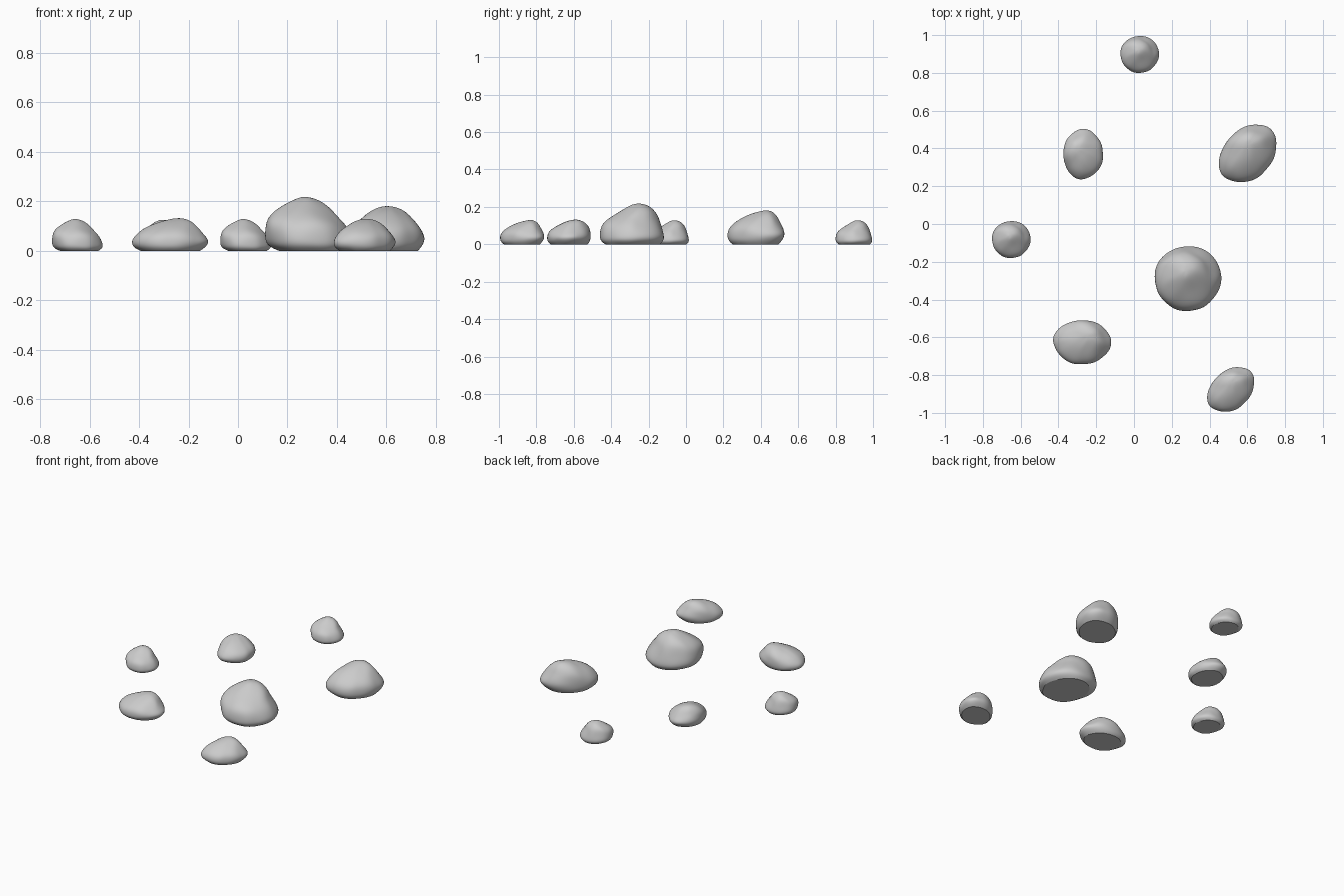
import bpy, bmesh, math
from mathutils import Vector, noise

if "Cube" in bpy.data.objects:
    bpy.data.objects.remove(bpy.data.objects["Cube"])

SEG = 24

# rock profiles: (z, x min, x max, y min, y max) from base to crown
ROUND = [(0, -.125, .15, -.15, .145), (.018, -.163, .177, -.173, .165),
         (.045, -.178, .183, -.178, .175), (.1, -.181, .158, -.172, .155),
         (.135, -.165, .122, -.135, .14), (.168, -.13, .088, -.078, .128),
         (.2, -.075, .045, -.025, .1), (.213, -.035, .01, .005, .07)]
LONG = [(0, -.125, .12, -.1, .1), (.014, -.152, .14, -.116, .111),
        (.038, -.16, .16, -.12, .116), (.065, -.142, .14, -.115, .115),
        (.09, -.108, .117, -.083, .106), (.115, -.06, .092, -.038, .082),
        (.128, -.01, .06, .0, .052)]


def rock(name, profile, loc, scale, angle):
    """Loft rings through the profile, roughen them and smooth the result."""
    bm = bmesh.new()
    size = profile[2][2]
    rings = []
    for i, (z, x0, x1, y0, y1) in enumerate(profile):
        ring = []
        for k in range(SEG):
            a = 2 * math.pi * k / SEG
            p = Vector(((x0 + x1) / 2 + (x1 - x0) / 2 * math.cos(a),
                        (y0 + y1) / 2 + (y1 - y0) / 2 * math.sin(a), z))
            q = p / size * 1.9 + Vector((3.1, 7.4, 1.7))
            n = noise.noise(q) + .4 * noise.noise(q * 2.3)
            p.x *= 1 + .07 * n
            p.y *= 1 + .07 * n
            if i > 1:
                p.z += .035 * size * n
            ring.append(bm.verts.new(p))
        rings.append(ring)
    for a, b in zip(rings, rings[1:]):
        for k in range(SEG):
            j = (k + 1) % SEG
            bm.faces.new((a[k], a[j], b[j], b[k]))
    # crown and flat base
    top = sum((v.co for v in rings[-1]), Vector()) / SEG
    tip = bm.verts.new(top + Vector((0, 0, .02 * size)))
    base = bm.verts.new((0, 0, 0))
    for k in range(SEG):
        j = (k + 1) % SEG
        bm.faces.new((rings[-1][k], rings[-1][j], tip))
        bm.faces.new((rings[0][j], rings[0][k], base))
    bmesh.ops.recalc_face_normals(bm, faces=bm.faces)
    for f in bm.faces:
        f.smooth = True
    crease = bm.edges.layers.float.new("crease_edge")
    for k in range(SEG):
        e = bm.edges.get((rings[0][k], rings[0][(k + 1) % SEG]))
        e[crease] = 1
        e.smooth = False
    mesh = bpy.data.meshes.new(name)
    bm.to_mesh(mesh)
    bm.free()
    ob = bpy.data.objects.new(name, mesh)
    bpy.context.collection.objects.link(ob)
    ob.location = (loc[0], loc[1], 0)
    ob.scale = scale
    ob.rotation_euler.z = math.radians(angle)
    sub = ob.modifiers.new("smooth", 'SUBSURF')
    sub.levels = sub.render_levels = 2


# round boulders
rock("large_boulder", ROUND, (.285, -.285), (1, 1, 1), 0)
rock("small_stone_back", ROUND, (.03, .9), (.58, .57, .59), 0)
rock("small_stone_left", ROUND, (-.65, -.08), (.58, .57, .59), 0)

# elongated stones
rock("long_stone_front", LONG, (-.272, -.625), (1, 1, 1), 0)
rock("long_stone_back", LONG, (-.27, .372), (.87, .9, .95), 90)
rock("long_stone_right", LONG, (.605, .375), (1.15, 1.1, 1.37), 47)
rock("long_stone_corner", LONG, (.515, -.875), (.92, .86, .98), 42)
